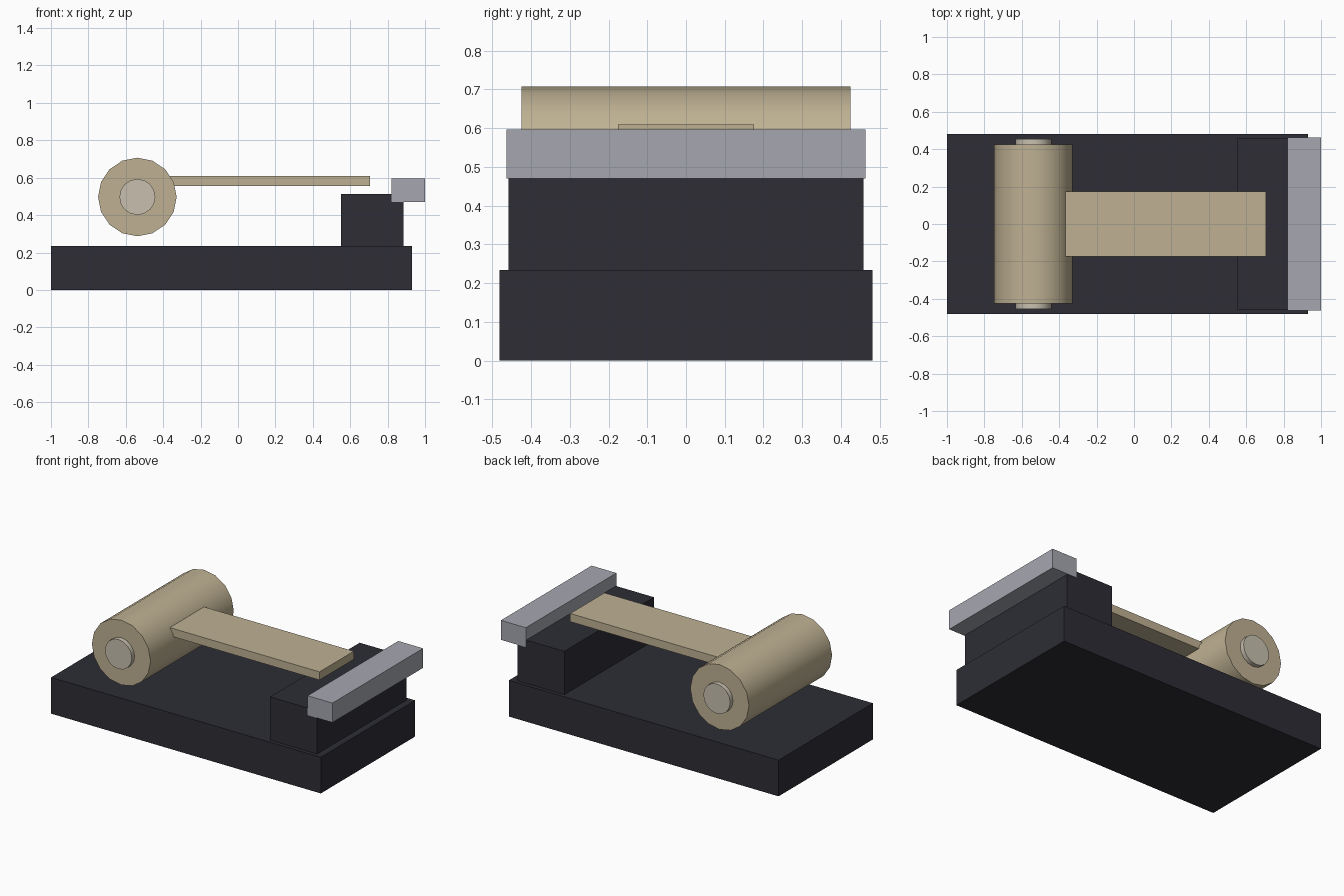
import bpy
from math import pi

cube = bpy.data.objects.get("Cube")
if cube:
    bpy.data.objects.remove(cube, do_unlink=True)


def material(name, rgb):
    mat = bpy.data.materials.new(name)
    mat.use_nodes = True
    colour = (*rgb, 1.0)
    mat.diffuse_color = colour
    mat.node_tree.nodes["Principled BSDF"].inputs["Base Color"].default_value = colour
    return mat


dark = material("dark plastic", (0.026, 0.026, 0.036))
steel = material("grey metal", (0.38, 0.39, 0.435))
tape = material("tan tape", (0.52, 0.44, 0.29))
card = material("pale core", (0.58, 0.53, 0.43))


def box(name, x, depth, z, mat):
    """Box spanning x and z ranges, centred on y."""
    bpy.ops.mesh.primitive_cube_add(size=1)
    obj = bpy.context.object
    obj.name = name
    middle = ((x[0] + x[1]) / 2, 0, (z[0] + z[1]) / 2)
    size = (x[1] - x[0], depth, z[1] - z[0])
    for v in obj.data.vertices:
        v.co = [c * s + m for c, s, m in zip(v.co, size, middle)]
    obj.data.materials.append(mat)
    return obj


def roller(name, radius, length, sides, mat):
    """Cylinder lying along y at the roll axis."""
    bpy.ops.mesh.primitive_cylinder_add(
        vertices=sides, radius=radius, depth=length,
        location=(-0.538, 0, 0.497), rotation=(pi / 2, 0, 0))
    obj = bpy.context.object
    obj.name = name
    obj.data.materials.append(mat)
    bpy.ops.object.shade_smooth_by_angle(angle=pi / 4)
    return obj


# Dispenser body
box("base", (-1.0, 0.93), 0.964, (0.0, 0.234), dark)
box("cutter_block", (0.55, 0.886), 0.916, (0.2, 0.514), dark)
box("cutter_bar", (0.822, 1.0), 0.926, (0.47, 0.596), steel)

# Tape roll on its core, with the pulled-out strip
roller("tape_roll", 0.21, 0.85, 16, tape)
roller("roll_core", 0.096, 0.908, 16, card)
box("tape_strip", (-0.42, 0.706), 0.35, (0.556, 0.609), tape)
